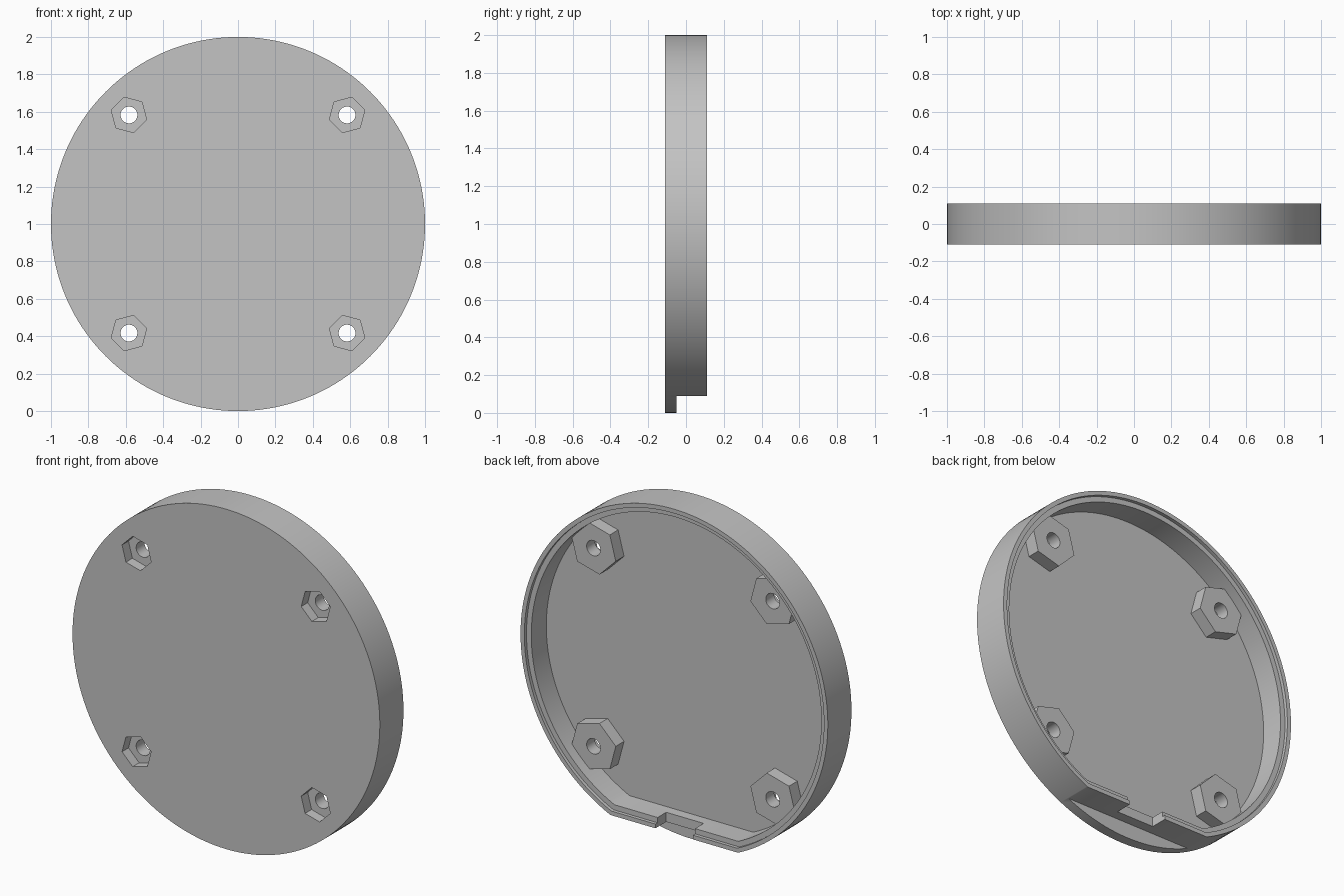
import bpy
import bmesh
from math import asin, cos, sin, pi, radians, hypot, atan2

cube = bpy.data.objects.get("Cube")
if cube:
    bpy.data.objects.remove(cube, do_unlink=True)

# Main dimensions (y is the thickness direction)
FRONT, FLOOR, BACK = -0.11, -0.05, 0.11
RADIUS, FLAT = 1.0, 0.91        # flat = distance of the cut edge below centre
RIM, WALL = 0.025, 0.056        # rim thickness, full wall thickness
LEDGE = 0.09                    # y of the step inside the rim
BOSS_TOP, BOLT = 0.027, 0.583
THROUGH = 0.4

grey = bpy.data.materials.new("plain grey")
grey.use_nodes = True
colour = (0.55, 0.55, 0.55, 1)
grey.diffuse_color = colour
grey.node_tree.nodes["Principled BSDF"].inputs["Base Color"].default_value = colour


def ring(r, sides, turn=0.0, cx=0.0, cz=1.0):
    """Regular polygon in the xz plane."""
    return [(cx + r * cos(turn + 2 * pi * i / sides),
             cz + r * sin(turn + 2 * pi * i / sides)) for i in range(sides)]


def clipped(inset, steps=144):
    """Circle cut by the straight lower edge, shrunk by an inset."""
    r, h = RADIUS - inset, FLAT - inset
    a = asin(h / r)
    return [(r * cos(-a + (pi + 2 * a) * i / steps),
             1 + r * sin(-a + (pi + 2 * a) * i / steps)) for i in range(steps + 1)]


def rect(x, z0, z1):
    return [(-x, z0), (x, z0), (x, z1), (-x, z1)]


def prisms(name, outlines, y0, y1):
    """Extrude each xz outline from y0 to y1 into one object."""
    bm = bmesh.new()
    for pts in outlines:
        face = bm.faces.new([bm.verts.new((x, y0, z)) for x, z in pts])
        new = bmesh.ops.extrude_face_region(bm, geom=[face])["geom"]
        moved = [v for v in new if isinstance(v, bmesh.types.BMVert)]
        bmesh.ops.translate(bm, verts=moved, vec=(0, y1 - y0, 0))
    bmesh.ops.recalc_face_normals(bm, faces=bm.faces)
    mesh = bpy.data.meshes.new(name)
    bm.to_mesh(mesh)
    bm.free()
    ob = bpy.data.objects.new(name, mesh)
    bpy.context.collection.objects.link(ob)
    return ob


def at_bolts(r, sides):
    """One polygon per bolt position, hexagon flats facing the centre."""
    return [ring(r, sides, atan2(sz, sx) + radians(30), sx * BOLT, 1 + sz * BOLT)
            for sx in (-1, 1) for sz in (-1, 1)]


# Solid disc, then every cut and addition in order
cover = prisms("round_cover", [ring(RADIUS, 160, pi / 2)], FRONT, BACK)
cover.data.materials.append(grey)

steps = [
    ("DIFFERENCE", prisms("flat_edge_cutter", [rect(1.2, -0.5, 1 - FLAT)], FLOOR, THROUGH)),
    ("DIFFERENCE", prisms("tray_cutter", [clipped(WALL)], FLOOR, THROUGH)),
    ("DIFFERENCE", prisms("ledge_cutter", [clipped(RIM)], LEDGE, THROUGH)),
    ("DIFFERENCE", prisms("cable_notch_cutter", [rect(0.122, -0.2, 0.3)], 0.01, THROUGH)),
    ("UNION", prisms("nut_bosses", at_bolts(0.15, 6), FLOOR - 0.02, BOSS_TOP)),
    ("DIFFERENCE", prisms("nut_recess_cutter", at_bolts(0.098, 6), -THROUGH, FLOOR)),
    ("DIFFERENCE", prisms("screw_hole_cutter", at_bolts(0.045, 32), -THROUGH, THROUGH)),
]
for operation, tool in steps:
    tool.hide_render = True
    mod = cover.modifiers.new(tool.name, "BOOLEAN")
    mod.operation = operation
    mod.solver = "EXACT"
    mod.object = tool

# Bake the result and drop the helpers
graph = bpy.context.evaluated_depsgraph_get()
baked = bpy.data.meshes.new_from_object(cover.evaluated_get(graph))
cover.modifiers.clear()
cover.data = baked
for operation, tool in steps:
    bpy.data.objects.remove(tool, do_unlink=True)
baked.materials.clear()
baked.materials.append(grey)
for poly in baked.polygons:
    poly.material_index = 0

# Smooth curved walls, sharp corners
for ob in bpy.context.selected_objects:
    ob.select_set(False)
cover.select_set(True)
bpy.context.view_layer.objects.active = cover
bpy.ops.object.shade_smooth_by_angle(angle=radians(30))
